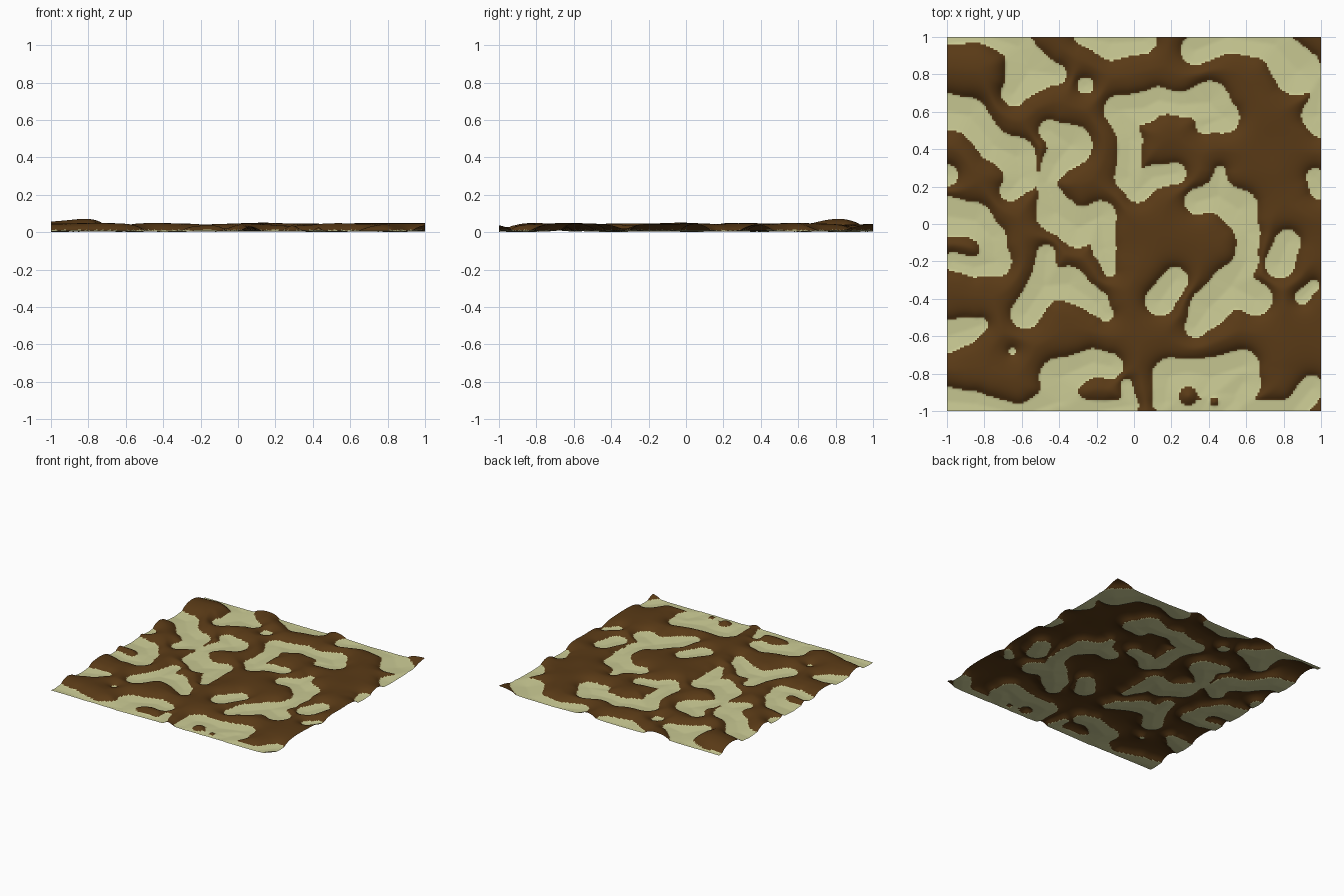
import bpy, bmesh, math
from mathutils import Vector, noise

N = 200          # grid cells per side
segs = []        # tapered capsules that mark the pale hollows


def hollow(*pts):
    """A pale hollow as a path of (x, y, radius)."""
    if len(pts) == 1:
        pts = pts * 2
    segs.extend(zip(pts, pts[1:]))


# top edge
hollow((-1, 1, .04), (-.8, 1.01, .04), (-.62, .95, .08), (-.56, .82, .12), (-.42, .8, .06))
hollow((-.56, .82, .12), (-.64, .7, .07))
hollow((-.28, 1, .04), (-.12, .97, .09), (.05, .98, .07))
hollow((.33, .93, .08), (.5, 1, .08), (.75, .96, .09), (.87, .82, .13))
hollow((1, .73, .04), (.98, .58, .08), (1, .52, .06))
hollow((-.26, .74, .045))
# left side
hollow((-1, .6, .1), (-.88, .58, .09), (-.75, .42, .08), (-.63, .36, .1), (-.6, .25, .08), (-.66, .18, .06))
hollow((-1, .26, .06))
hollow((-1, .04, .11), (-.85, .02, .09), (-.76, -.07, .07), (-.74, -.2, .08), (-.85, -.23, .05), (-.97, -.2, .05))
hollow((-1, -.6, .09), (-.9, -.57, .07), (-.82, -.54, .04))
hollow((-.65, -.68, .02))
# centre left
hollow((-.45, .5, .06), (-.34, .42, .11), (-.42, .32, .07), (-.47, .22, .045),
       (-.42, .06, .1), (-.3, -.02, .1), (-.18, .04, .08), (-.16, -.13, .06), (-.13, -.25, .03))
hollow((-.47, -.16, .05), (-.48, -.33, .08), (-.35, -.32, .09), (-.2, -.42, .06), (-.15, -.48, .04))
hollow((-.48, -.33, .08), (-.58, -.48, .08))
# upper centre
hollow((-.08, .61, .08), (.05, .62, .08), (.13, .66, .07), (.25, .64, .06), (.4, .65, .11), (.48, .57, .08), (.38, .53, .05))
hollow((-.07, .6, .08), (-.02, .45, .06), (-.03, .25, .07), (.02, .18, .06), (.1, .25, .06), (.22, .27, .06))
# centre right
hollow((.46, .28, .03), (.45, .15, .08), (.34, .12, .07))
hollow((.45, .15, .08), (.56, .08, .1), (.61, -.05, .06), (.6, -.2, .06), (.52, -.33, .1), (.65, -.4, .09))
hollow((.52, -.33, .1), (.4, -.45, .1), (.33, -.55, .06))
hollow((.22, -.3, .07), (.14, -.41, .08))
hollow((.82, -.1, .07), (.78, -.21, .08))
hollow((.9, -.39, .04), (.96, -.33, .03))
hollow((.97, .25, .05), (1, .2, .07))
# bottom edge
hollow((-1, -.95, .08), (-.85, -.96, .06), (-.6, -1.02, .05), (-.4, -.95, .1), (-.4, -.82, .1), (-.22, -.74, .07), (-.13, -.76, .07))
hollow((-.4, -1, .1), (-.2, -1, .05), (-.02, -.97, .04), (-.04, -.86, .03))
hollow((.17, -.95, .07), (.2, -.82, .1), (.4, -.82, .1), (.58, -.76, .09))
hollow((.2, -1, .06), (.4, -1, .06), (.53, -.93, .09), (.58, -.85, .1))
hollow((.6, -1, .06), (.85, -1, .06), (.95, -.88, .07))


def prepare(a, b):
    dx, dy = b[0] - a[0], b[1] - a[1]
    return a[0], a[1], a[2], dx, dy, b[2] - a[2], (dx * dx + dy * dy) or 1


caps = [prepare(a, b) for a, b in segs]


def field(x, y):
    """Smoothed distance to the hollows: positive on ridges, negative in hollows."""
    d, k = 1.0, .025
    for ax, ay, ar, dx, dy, dr, ll in caps:
        t = min(1, max(0, ((x - ax) * dx + (y - ay) * dy) / ll))
        s = math.hypot(x - ax - dx * t, y - ay - dy * t) - ar - dr * t
        if s < d + k:
            h = max(k - abs(d - s), 0) / k
            d = min(d, s) - h * h * k / 4
    # small ridge islands inside the lower right hollow
    for cx, cy, r in ((.29, -.92, .05), (.43, -.95, .025)):
        d = max(d, r - math.hypot(x - cx, y - cy))
    return d


def height(x, y, d):
    n = noise.noise(Vector((x * 4, y * 4, 3)))
    if d <= 0:
        return .012 + max(d, -.12) * .08
    peak = .038 + .01 * n + .028 * math.exp(-((x + .8) ** 2 + (y - .8) ** 2) / .03)
    return .012 + peak * (1 - math.exp(-d / .04))


# terrain sheet
bm = bmesh.new()
rows, dist = [], {}
for j in range(N + 1):
    row = []
    for i in range(N + 1):
        x, y = 2 * i / N - 1, 2 * j / N - 1
        d = field(x, y)
        v = bm.verts.new((x, y, height(x, y, d)))
        dist[v] = d
        row.append(v)
    rows.append(row)
for j in range(N):
    for i in range(N):
        f = bm.faces.new((rows[j][i], rows[j][i + 1], rows[j + 1][i + 1], rows[j + 1][i]))
        f.material_index = 0 if sum(dist[v] for v in f.verts) > 0 else 1
        f.smooth = True
low = min(v.co.z for v in bm.verts)
for v in bm.verts:
    v.co.z -= low
mesh = bpy.data.meshes.new("terrain")
bm.to_mesh(mesh)
bm.free()
for name, col in (("ridge_brown", (.1, .042, .008, 1)), ("hollow_sand", (.6, .6, .3, 1))):
    m = bpy.data.materials.new(name)
    m.diffuse_color = col
    mesh.materials.append(m)
bpy.context.collection.objects.link(bpy.data.objects.new("terrain", mesh))
